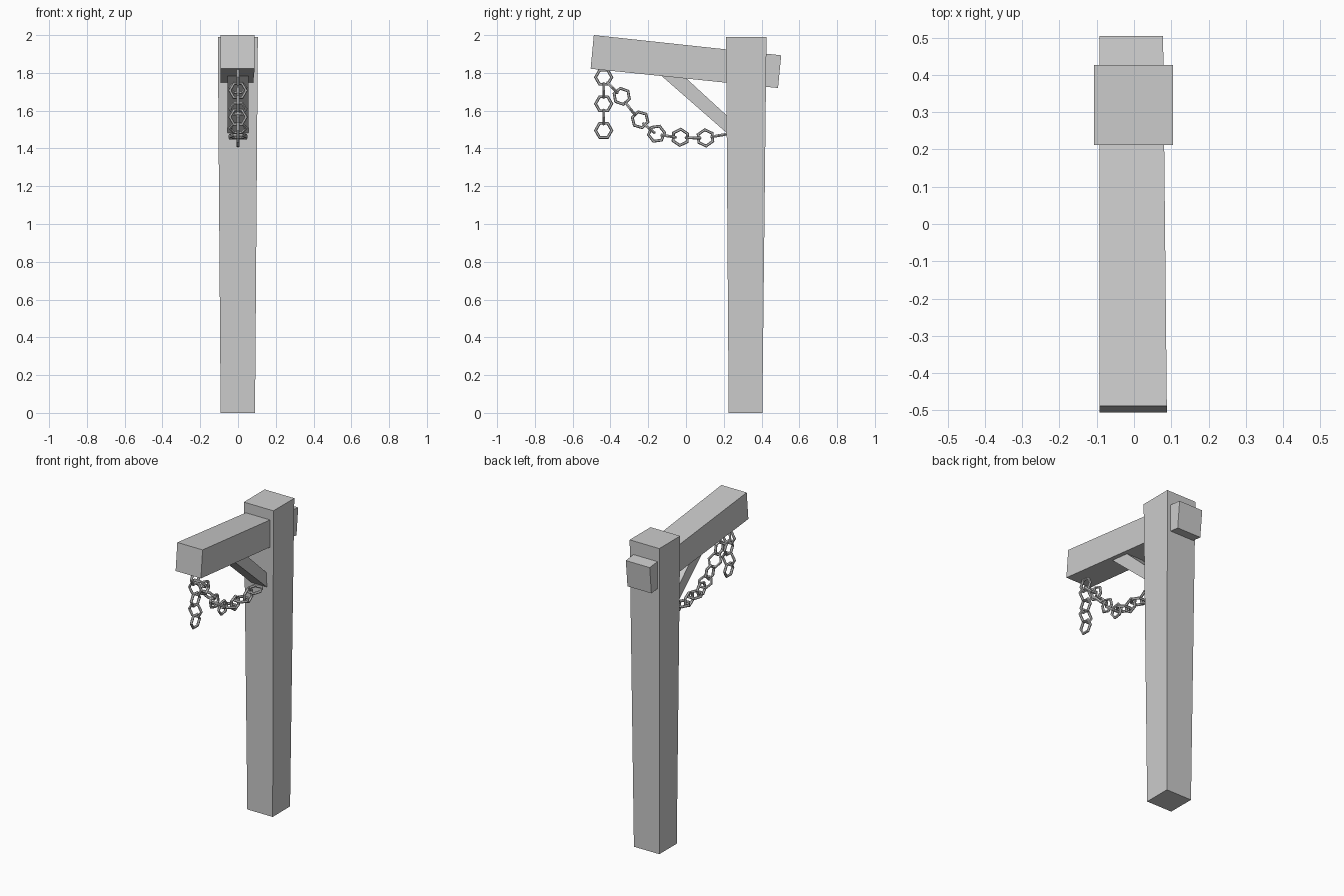
import bpy, bmesh
from mathutils import Vector, Matrix

if "Cube" in bpy.data.objects:
    bpy.data.objects.remove(bpy.data.objects["Cube"])


def solid(name, a, b):
    """Join two matching four-point end loops into a closed block."""
    bm = bmesh.new()
    va = [bm.verts.new(p) for p in a]
    vb = [bm.verts.new(p) for p in b]
    bm.faces.new(va)
    bm.faces.new(vb)
    for i in range(4):
        j = (i + 1) % 4
        bm.faces.new((va[i], va[j], vb[j], vb[i]))
    bmesh.ops.recalc_face_normals(bm, faces=bm.faces)
    me = bpy.data.meshes.new(name)
    bm.to_mesh(me)
    bm.free()
    ob = bpy.data.objects.new(name, me)
    bpy.context.collection.objects.link(ob)
    return ob


def rect(x0, x1, y0, y1, z):
    return [(x0, y0, z), (x1, y0, z), (x1, y1, z), (x0, y1, z)]


# Post, slightly wider at the top
solid("post", rect(-.092, .09, .226, .404, 0), rect(-.107, .105, .212, .426, 1.99))

# Sloping cross beam passing through the post
solid("beam",
      [(-.093, -.505, 1.822), (.088, -.505, 1.822), (.088, -.488, 2.0), (-.093, -.488, 2.0)],
      [(-.093, .487, 1.72), (.078, .487, 1.72), (.078, .504, 1.893), (-.093, .504, 1.893)])

# Diagonal brace, ends buried in beam and post
side = [(-.165, 1.815), (-.03, 1.80), (.25, 1.543), (.25, 1.452)]
solid("brace", [(-.055, y, z) for y, z in side], [(.055, y, z) for y, z in side])


# Chain links: six-sided rings, alternately turned a quarter turn
def link(name, c, t, facing_side):
    t = Vector((0, *t)).normalized()
    x = Vector((1, 0, 0))
    n = x if facing_side else x.cross(t)
    u = t.cross(n)
    m = Matrix((u, t, n)).transposed().to_4x4()
    m.translation = Vector((0, *c))
    bpy.ops.mesh.primitive_torus_add(major_segments=6, minor_segments=6,
                                     major_radius=.043, minor_radius=.0085)
    ob = bpy.context.object
    ob.name = name
    ob.matrix_world = m


def chain(name, pts, first=0):
    for i in range(first, len(pts)):
        p, q = pts[max(i - 1, 0)], pts[min(i + 1, len(pts) - 1)]
        link(f"{name}_{i}", pts[i], (q[0] - p[0], q[1] - p[1]), i % 2 == 0)


# Hanging end of the chain
chain("hanging_link", [(-.436, 1.777 - .0703 * i) for i in range(5)])

# Chain swag from beam end to post
chain("swag_link", [(-.436, 1.777), (-.39, 1.722), (-.34, 1.676), (-.295, 1.61),
                    (-.243, 1.552), (-.197, 1.508), (-.156, 1.478), (-.092, 1.465),
                    (-.03, 1.459), (.037, 1.456), (.103, 1.456), (.172, 1.468)], 1)
